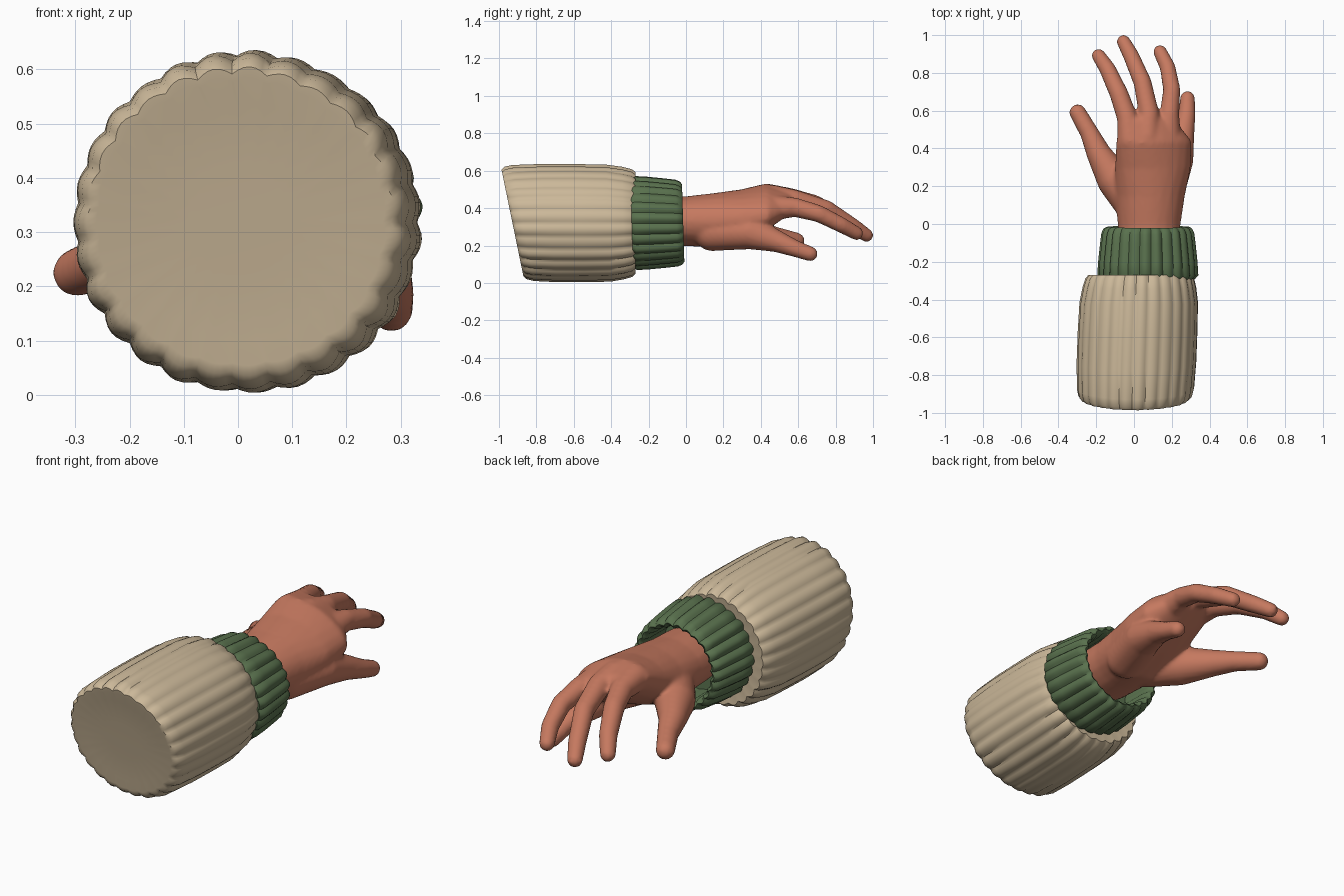
import bpy, bmesh, math, random
from mathutils import Vector, Matrix

random.seed(4)
cube = bpy.data.objects.get("Cube")
if cube:
    bpy.data.objects.remove(cube)


def material(name, rgb):
    mat = bpy.data.materials.new(name)
    mat.use_nodes = True
    mat.diffuse_color = (*rgb, 1)
    mat.node_tree.nodes["Principled BSDF"].inputs["Base Color"].default_value = (*rgb, 1)
    return mat


skin = material("skin", (0.56, 0.19, 0.115))
tan = material("tan cloth", (0.60, 0.48, 0.32))
green = material("green knit", (0.10, 0.165, 0.075))


def make_object(name, bm, mat, angle):
    bmesh.ops.recalc_face_normals(bm, faces=bm.faces[:])
    mesh = bpy.data.meshes.new(name)
    bm.to_mesh(mesh)
    bm.free()
    mesh.materials.append(mat)
    obj = bpy.data.objects.new(name, mesh)
    bpy.context.collection.objects.link(obj)
    bpy.ops.object.select_all(action="DESELECT")
    obj.select_set(True)
    bpy.context.view_layer.objects.active = obj
    bpy.ops.object.shade_smooth_by_angle(angle=math.radians(angle))
    return obj


def ribbed_loft(name, mat, profile, ribs, depth, place, angle):
    """Loft rings of (along, scale, rib strength); place() maps them to space."""
    bm = bmesh.new()
    steps = 6
    count = ribs * steps
    heights = [random.uniform(0.5, 1.0) for _ in range(ribs)]
    rings = []
    for along, scale, strength in profile:
        ring = []
        for i in range(count):
            bump = heights[i // steps] * math.sin(math.pi * (i % steps) / steps)
            turn = math.tau * i / count
            r = scale + depth * strength * (bump - 0.7)
            ring.append(bm.verts.new(place(along, r * math.cos(turn), r * math.sin(turn))))
        rings.append(ring)
    for a, b in zip(rings, rings[1:]):
        for i in range(count):
            j = (i + 1) % count
            bm.faces.new((a[i], a[j], b[j], b[i]))
    bm.faces.new(rings[0])
    bm.faces.new(rings[-1])
    return make_object(name, bm, mat, angle)


# Sleeve: ribbed barrel with a slanted, closed upper end
def sleeve_point(t, u, v):
    z = 0.318 + 0.312 * v
    front = -0.995 + 0.13 * (0.63 - z) / 0.63
    return Vector((0.005 + 0.025 * t + 0.315 * u, front + (-0.27 - front) * t, z))


sleeve_profile = [
    (0.015, 0.3, 0), (0.012, 0.7, 0.1), (0.005, 0.85, 0.5), (0.005, 0.91, 0.9),
    (0.03, 0.96, 1), (0.09, 0.99, 1), (0.3, 1.01, 0.8), (0.55, 1.01, 0.7),
    (0.78, 1.0, 0.8), (0.9, 0.96, 1), (0.97, 0.92, 1), (1.0, 0.87, 1), (0.99, 0.7, 0.3),
]
ribbed_loft("sleeve", tan, sleeve_profile, 27, 0.05, sleeve_point, 50)


# Cuff: thick knitted band, open around the wrist
def cuff_point(y, u, v):
    return Vector((0.075 + u * 1.06, y - 0.03 * v, 0.318 + v))


cuff_profile = [
    (-0.29, 0.18, 0), (-0.29, 0.235, 0.6), (-0.27, 0.25, 1), (-0.2, 0.246, 1),
    (-0.1, 0.236, 1), (-0.05, 0.23, 1), (-0.025, 0.22, 1), (-0.015, 0.205, 0.8),
    (-0.025, 0.19, 0.6), (-0.06, 0.182, 0.4), (-0.2, 0.18, 0.3),
]
ribbed_loft("cuff", green, cuff_profile, 25, 0.018, cuff_point, 45)


# Hand: chains of hulled ellipsoids, fused and smoothed
def ball_points():
    bm = bmesh.new()
    bmesh.ops.create_icosphere(bm, subdivisions=3, radius=1)
    points = [v.co.copy() for v in bm.verts]
    bm.free()
    return points


unit_ball = ball_points()
hand = bmesh.new()


def chain(stations):
    """Each station: centre, radii, tilt in degrees about the arm axis."""
    shapes = []
    for centre, radii, tilt in stations:
        m = Matrix.Translation(centre) @ Matrix.Rotation(math.radians(tilt), 4, "Y") @ Matrix.Diagonal((*radii, 1))
        shapes.append([m @ p for p in unit_ball])
    for a, b in zip(shapes, shapes[1:]):
        verts = [hand.verts.new(p) for p in a + b]
        bmesh.ops.convex_hull(hand, input=verts)
        loose = [v for v in verts if v.is_valid and not v.link_faces]
        bmesh.ops.delete(hand, geom=loose, context="VERTS")


def finger(points):
    chain([((x, y, z), (r, r, r), 0) for x, y, z, r in points])


# Wrist and palm, little-finger side lower
chain([
    ((0.08, -0.14, 0.33), (0.16, 0.05, 0.13), 0),
    ((0.08, 0.0, 0.33), (0.167, 0.05, 0.133), 0),
    ((0.085, 0.15, 0.335), (0.185, 0.06, 0.145), 5),
    ((0.1, 0.3, 0.37), (0.205, 0.06, 0.125), 14),
    ((0.105, 0.43, 0.41), (0.21, 0.07, 0.105), 20),
    ((0.08, 0.53, 0.435), (0.155, 0.05, 0.06), 18),
])
# Heel of the hand and little finger
finger([(0.16, 0.14, 0.27, 0.1), (0.225, 0.34, 0.27, 0.09), (0.26, 0.48, 0.225, 0.06),
        (0.28, 0.58, 0.185, 0.046), (0.283, 0.665, 0.155, 0.04)])
# Thumb
finger([(0.0, 0.1, 0.3, 0.1), (-0.1, 0.23, 0.285, 0.095), (-0.185, 0.37, 0.27, 0.066),
        (-0.235, 0.48, 0.25, 0.05), (-0.298, 0.59, 0.225, 0.045)])
# Index, middle and ring fingers
finger([(-0.02, 0.44, 0.46, 0.07), (-0.035, 0.56, 0.452, 0.055), (-0.08, 0.69, 0.42, 0.05),
        (-0.14, 0.82, 0.35, 0.044), (-0.188, 0.892, 0.29, 0.037)])
finger([(0.07, 0.46, 0.455, 0.07), (0.08, 0.58, 0.445, 0.054), (0.045, 0.75, 0.395, 0.048),
        (-0.015, 0.89, 0.305, 0.043), (-0.055, 0.965, 0.255, 0.037)])
finger([(0.18, 0.45, 0.4, 0.07), (0.187, 0.58, 0.405, 0.052), (0.2, 0.71, 0.37, 0.046),
        (0.178, 0.83, 0.31, 0.042), (0.138, 0.912, 0.265, 0.037)])

hand_obj = make_object("hand", hand, skin, 180)
remesh = hand_obj.modifiers.new("fuse", "REMESH")
remesh.mode = "VOXEL"
remesh.voxel_size = 0.01
remesh.use_smooth_shade = True
smooth = hand_obj.modifiers.new("soften", "SMOOTH")
smooth.factor = 0.5
smooth.iterations = 10
